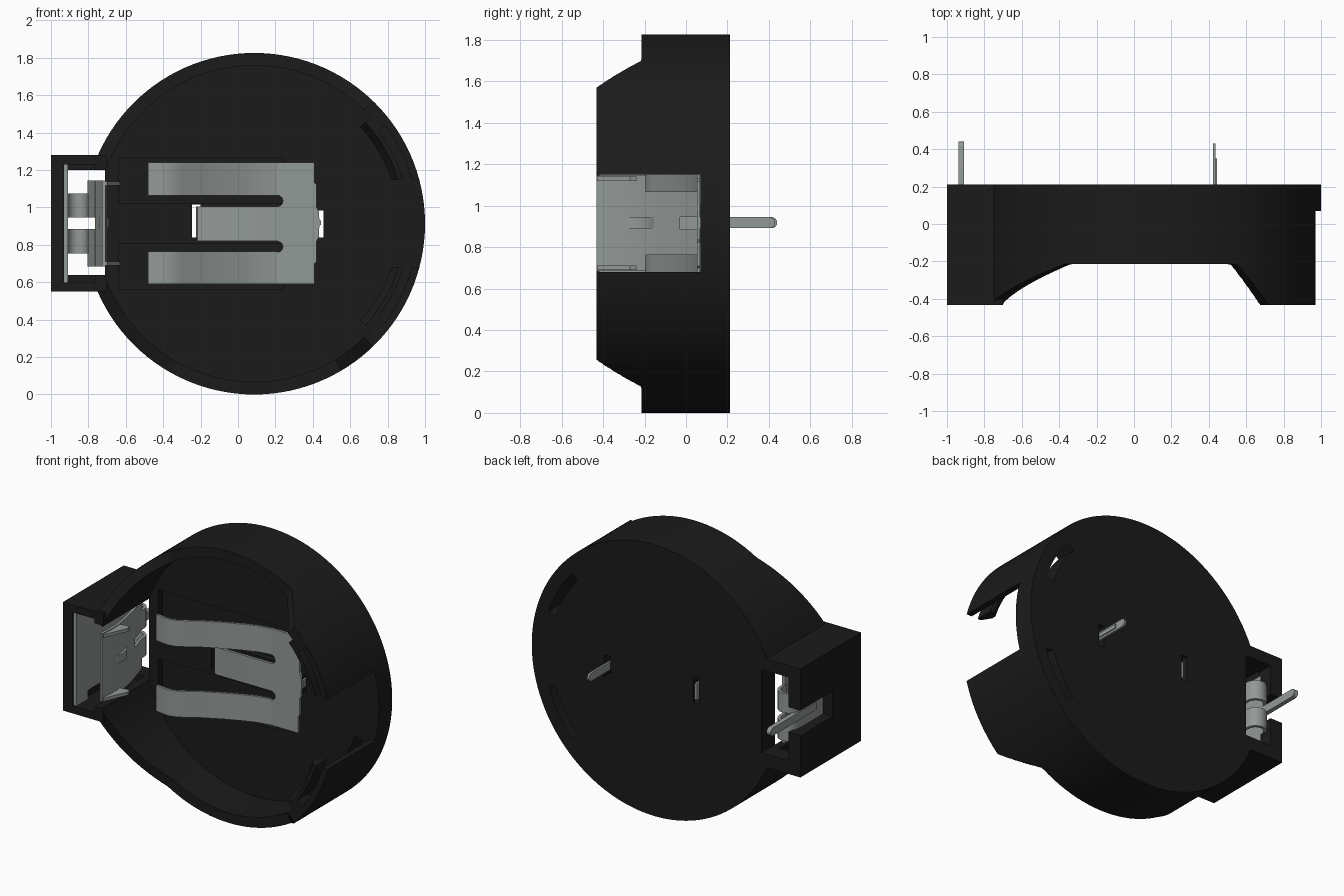
import bpy, bmesh, math
from mathutils import Vector

if "Cube" in bpy.data.objects:
    bpy.data.objects.remove(bpy.data.objects["Cube"], do_unlink=True)

CX, CZ, R, RI = 0.087, 0.913, 0.913, 0.845
FRONT, RIM, FLOOR, BACK = -0.433, -0.215, 0.07, 0.212


def material(name, col):
    m = bpy.data.materials.new(name)
    m.use_nodes = True
    m.diffuse_color = (*col, 1)
    b = m.node_tree.nodes["Principled BSDF"]
    b.inputs["Base Color"].default_value = (*col, 1)
    b.inputs["Roughness"].default_value = 0.6
    return m


BLACK = material("black plastic", (0.011, 0.011, 0.011))
METAL = material("grey metal", (0.29, 0.32, 0.31))


def loft(name, sections, mat):
    """Skin a closed solid through matching outlines."""
    bm = bmesh.new()
    rings = [[bm.verts.new(p) for p in s] for s in sections]
    n = len(rings[0])
    for a, b in zip(rings, rings[1:]):
        for i in range(n):
            j = (i + 1) % n
            bm.faces.new((a[i], a[j], b[j], b[i]))
    bm.faces.new(rings[0])
    bm.faces.new(rings[-1])
    bmesh.ops.recalc_face_normals(bm, faces=bm.faces)
    me = bpy.data.meshes.new(name)
    bm.to_mesh(me)
    bm.free()
    me.materials.append(mat)
    ob = bpy.data.objects.new(name, me)
    bpy.context.scene.collection.objects.link(ob)
    return ob


def prism(name, pts, axis, lo, hi, mat):
    """Extrude an outline: 'z' takes (x, y), 'y' takes (x, z), 'x' takes (y, z)."""
    put = {"z": lambda a, b, c: (a, b, c), "y": lambda a, b, c: (a, c, b), "x": lambda a, b, c: (c, a, b)}[axis]
    return loft(name, [[put(a, b, c) for a, b in pts] for c in (lo, hi)], mat)


def box(name, x0, x1, y0, y1, z0, z1, mat=BLACK):
    return prism(name, [(x0, y0), (x1, y0), (x1, y1), (x0, y1)], "z", z0, z1, mat)


def arc(r, a0, a1, n, cx=CX, cz=CZ):
    return [(cx + r * math.cos(math.radians(a0 + (a1 - a0) * i / n)),
             cz + r * math.sin(math.radians(a0 + (a1 - a0) * i / n))) for i in range(n + 1)]


def disc(name, r, y0, y1):
    return prism(name, arc(r, 0, 360, 120)[:-1], "y", y0, y1, BLACK)


def sweep(name, a0, a1, n, profile, side):
    """Carry an (r, y) profile, a function of the angle, around the cup axis."""
    sections = []
    for i in range(n + 1):
        a = a0 + (a1 - a0) * i / n
        t = math.radians(a) * side
        sections.append([(CX + r * math.cos(t), y, CZ + r * math.sin(t)) for r, y in profile(a)])
    return loft(name, sections, BLACK)


def ribbon(name, path, t, z0, z1):
    """Bent sheet metal strip following an (x, y) path."""
    p = [Vector(q) for q in path]
    left, right = [], []
    for i, q in enumerate(p):
        d = (p[min(i + 1, len(p) - 1)] - p[max(i - 1, 0)]).normalized()
        n = Vector((-d.y, d.x)) * t / 2
        left.append(tuple(q + n))
        right.append(tuple(q - n))
    return prism(name, left + right[::-1], "z", z0, z1, METAL)


def combine(ob, tool, op="DIFFERENCE"):
    mod = ob.modifiers.new("bool", "BOOLEAN")
    mod.operation, mod.solver, mod.object = op, "EXACT", tool
    bpy.context.view_layer.update()
    dg = bpy.context.evaluated_depsgraph_get()
    me = bpy.data.meshes.new_from_object(ob.evaluated_get(dg))
    ob.modifiers.clear()
    ob.data = me
    bpy.data.objects.remove(tool, do_unlink=True)


def rim_profile(a):
    """Rim height by angle: steep ramp beside the notch, long ramp to the housing."""
    drop = max(0, (59.5 - a) / 13.5, (a - 120.4) / 40.2)
    return [(0.7, -0.6), (1.1, -0.6), (1.1, RIM + drop * (FRONT - RIM)), (0.7, RIM + drop * (FRONT - RIM))]


# Round cup with a gap behind each retaining finger, and a lowered rim
body = disc("holder_body", R, FRONT, BACK)
combine(body, disc("cup", RI, -0.6, FLOOR))
gap = [(0.80, -0.6), (0.875, -0.6), (0.875, FLOOR), (0.80, FLOOR)]
finger = [(0.828, FRONT), (0.805, FRONT), (0.768, -0.37), (0.768, -0.34), (0.80, -0.31), (0.828, -0.31)]
root = [(0.90, FRONT), (0.805, FRONT), (0.768, -0.37), (0.768, -0.34), (0.80, -0.31), (0.90, -0.31)]
for s in (1, -1):
    combine(body, sweep("finger_gap", 8, 38, 14, lambda a: gap, s))
    combine(body, sweep("finger", 10, 38.5, 14, lambda a: finger, s), "UNION")
    combine(body, sweep("finger_root", 37, 42.5, 4, lambda a: root, s), "UNION")
    combine(body, sweep("rim_cut", 45.5, 161, 84, rim_profile, s))

# Square terminal housing on one side
housing = box("housing", -1, -0.70, FRONT, BACK, 0.55, 1.28)
combine(housing, disc("cup", RI, -0.6, FLOOR))
combine(body, housing, "UNION")

# Finger notch, housing cavity, pin slots, spring recesses and finger slots
for c in [(0.74, 1.2, -0.6, FLOOR, 0.68, 1.15),
          (-0.93, -0.765, -0.6, 0.1, 0.60, 1.23),
          (-0.91, -0.712, -0.5, 0.4, 0.64, 1.20),
          (-0.80, -0.60, -0.6, FLOOR, 0.665, 1.15),
          (-1.1, -0.90, -0.13, 0.4, 0.83, 1.0),
          (-0.64, 0.24, 0, 0.11, 0.56, 0.805),
          (-0.64, 0.24, 0, 0.11, 1.02, 1.265),
          (-0.245, -0.2, 0, 0.4, 0.84, 1.015),
          (0.415, 0.457, 0, 0.4, 0.84, 0.985)]:
    combine(body, box("cutter", *c))
slot = [(0.771, 0), (0.827, 0), (0.827, 0.4), (0.771, 0.4)]
for s in (1, -1):
    combine(body, sweep("finger_slot", 18, 42, 10, lambda a: slot, s))

# Spring contact: slotted base, two raised arms and a centre tongue
outline = [(0.41, 0.59), (0.41, 0.70), (0.42, 0.71), (0.42, 0.82), (0.432, 0.84), (0.432, 0.98),
           (0.42, 1.0), (0.42, 1.12), (0.41, 1.13), (0.41, 1.24), (0.21, 1.24)]
outline += arc(0.03, 90, -90, 8, 0.21, 1.035)
outline += arc(0.03, 90, -90, 8, 0.21, 0.79) + [(0.21, 0.59)]
prism("spring_base", outline, "y", 0.052, 0.068, METAL)
arm = [(0.21, 0.06), (0.12, 0.045), (0.03, 0.012), (-0.08, -0.035), (-0.2, -0.095),
       (-0.3, -0.157), (-0.34, -0.178), (-0.38, -0.187), (-0.42, -0.185), (-0.48, -0.175)]
for side, z0 in (("upper", 1.065), ("lower", 0.59)):
    ribbon(side + "_spring_arm", arm, 0.016, z0, z0 + 0.175)
ribbon("spring_tongue", [(0.21, 0.06), (-0.19, 0.06), (-0.21, 0.066), (-0.216, 0.085)], 0.016, 0.82, 1.005)
box("tongue_hook", -0.224, -0.208, 0.07, 0.205, 0.86, 0.97, METAL)


# Solder pins with rounded ends
def pin(name, x0, x1, y0, tip):
    zc, h = 0.918, 0.027
    pts = [(y0, zc - h)] + arc(h, -90, 90, 8, tip - h, zc) + [(y0, zc + h)]
    prism(name, pts, "x", x0, x1, METAL)


pin("spring_pin", 0.422, 0.436, 0.055, 0.43)
box("spring_pin_rib", 0.434, 0.443, 0.06, 0.35, 0.905, 0.931, METAL)
pin("side_pin", -0.938, -0.908, -0.05, 0.44)

# Side terminal: outer plate, rolled bends and sloped inner contact plate
box("side_outer_plate", -0.928, -0.908, -0.40, 0.12, 0.66, 1.17, METAL)
for side, z0 in (("upper", 1.17), ("lower", 0.60)):
    box(side + "_plate_ear", -0.935, -0.908, -0.42, -0.30, z0, z0 + 0.06, METAL)
box("side_plate_edge", -0.94, -0.908, -0.42, -0.395, 0.62, 1.21, METAL)
roll = [(-0.918, 0.09)] + arc(0.06, 180, 0, 10, -0.858, 0.13) + [(-0.797, 0.08)]
plate = [(-0.718, -0.43), (-0.71, -0.35), (-0.712, -0.27), (-0.722, -0.19), (-0.737, -0.11), (-0.757, -0.03)]
ribbon("side_contact_plate", plate, 0.018, 0.685, 1.145)
for side, z0, r0 in (("upper", 0.945, 0.945), ("lower", 0.685, 0.755)):
    ribbon(side + "_plate_leg", [(-0.755, -0.04), (-0.778, 0.04), (-0.797, 0.10)], 0.018, z0, z0 + 0.2)
    ribbon(side + "_terminal_bend", roll, 0.02, r0, r0 + 0.13)
ribbon("contact_dimple", [(-0.712, -0.29), (-0.699, -0.25), (-0.707, -0.19), (-0.735, -0.15)], 0.02, 0.89, 0.945)
for side, z0 in (("upper", 1.118), ("lower", 0.69)):
    prism(side + "_contact_wing", [(-0.72, -0.43), (-0.70, -0.43), (-0.63, -0.27), (-0.64, -0.24), (-0.72, -0.25)],
          "z", z0, z0 + 0.022, METAL)

# Smooth the curved surfaces while keeping edges crisp
bpy.ops.object.select_all(action="DESELECT")
for ob in bpy.context.scene.collection.objects:
    if ob.type == "MESH":
        ob.select_set(True)
        bpy.context.view_layer.objects.active = ob
bpy.ops.object.shade_smooth_by_angle(angle=math.radians(30))
